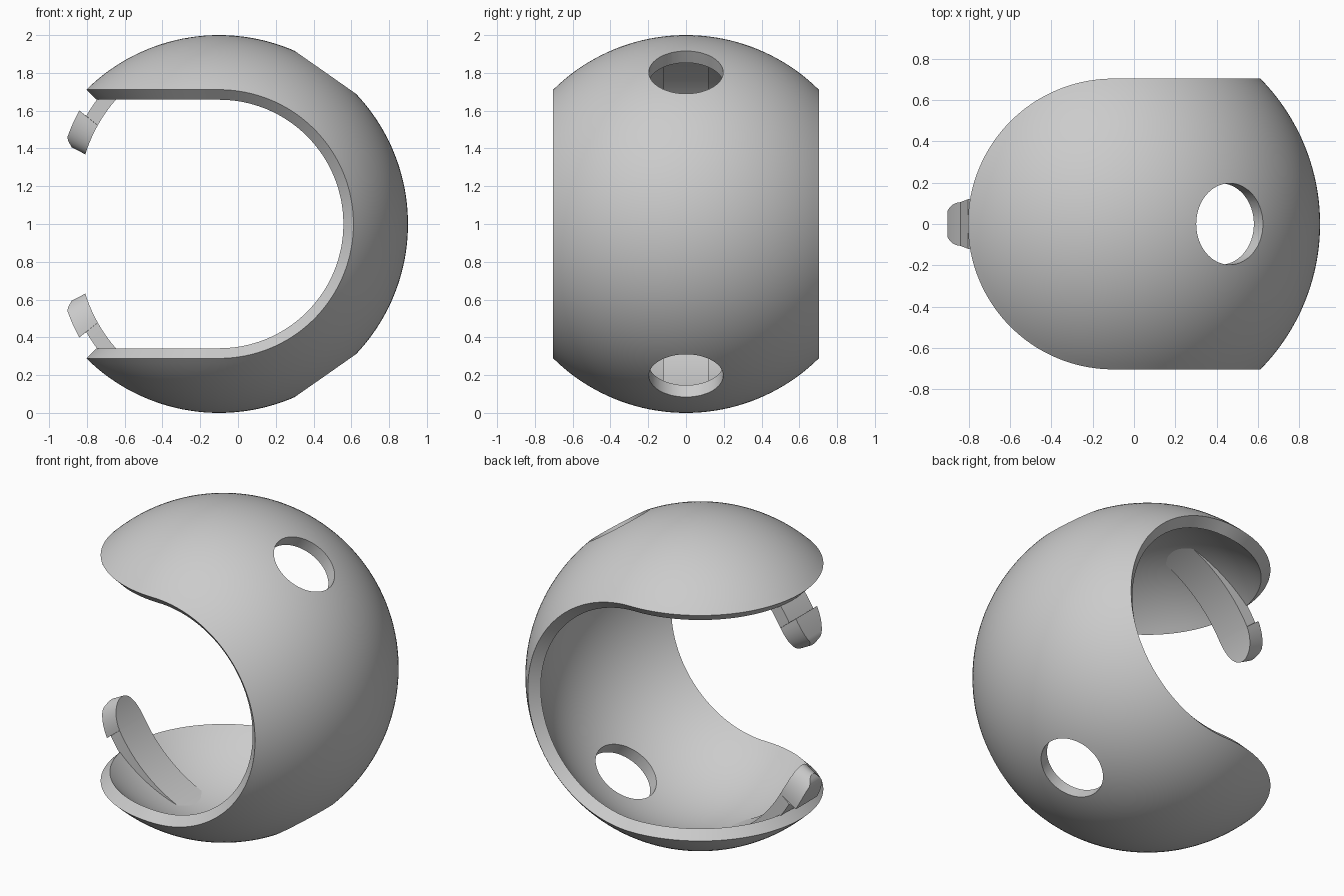
import bpy, bmesh
from math import sin, cos, radians, sqrt, asin, pi
from mathutils import Vector, Matrix

cube = bpy.data.objects.get("Cube")
if cube:
    bpy.data.objects.remove(cube, do_unlink=True)

CENTRE = Vector((-0.1, 0, 1))
INNER = 0.925            # inner radius of the shell, outer is 1
LAT = asin(0.703)        # half angle of the band
N = 20                   # steps across half the band

grey = bpy.data.materials.new("plain grey")
grey.use_nodes = True
grey.diffuse_color = (0.6, 0.6, 0.6, 1)
grey.node_tree.nodes["Principled BSDF"].inputs["Base Color"].default_value = (0.6, 0.6, 0.6, 1)


def finish(bm, name):
    bmesh.ops.recalc_face_normals(bm, faces=bm.faces)
    mesh = bpy.data.meshes.new(name)
    bm.to_mesh(mesh)
    bm.free()
    mesh.materials.append(grey)
    obj = bpy.data.objects.new(name, mesh)
    bpy.context.collection.objects.link(obj)
    return obj


def activate(obj):
    bpy.ops.object.select_all(action='DESELECT')
    obj.select_set(True)
    bpy.context.view_layer.objects.active = obj


def smooth(obj):
    activate(obj)
    bpy.ops.object.shade_smooth_by_angle(angle=radians(30))


def grid(bm, point, us, vs):
    rows = [[bm.verts.new(point(u, v)) for v in vs] for u in us]
    for a, b in zip(rows, rows[1:]):
        for i in range(len(vs) - 1):
            bm.faces.new((a[i], b[i], b[i + 1], a[i + 1]))


def band(u, v):
    return Vector((cos(v) * cos(u), sin(v), cos(v) * sin(u)))


def cap(sign):
    return lambda u, v: Vector((-sin(v) * sin(u), sin(v) * cos(u), sign * cos(v)))


# Shell: a band round the right half joined to a half cap above and below
bm = bmesh.new()
turn = [pi * i / 96 for i in range(97)]
lats = [LAT * i / N for i in range(-N, N + 1)]
grid(bm, band, [t - pi / 2 for t in turn], lats)
for sign in (1, -1):
    grid(bm, cap(sign), turn, lats[N:])
bmesh.ops.remove_doubles(bm, verts=bm.verts, dist=1e-4)
bmesh.ops.dissolve_degenerate(bm, edges=bm.edges, dist=1e-5)
# Thickness: scaled inner copy and radial rim faces
rim = [e for e in bm.edges if e.is_boundary]
copy = bmesh.ops.duplicate(bm, geom=bm.verts[:] + bm.edges[:] + bm.faces[:])
twin = copy["vert_map"]
for v in [g for g in copy["geom"] if isinstance(g, bmesh.types.BMVert)]:
    v.co *= INNER
for e in rim:
    a, b = e.verts
    bm.faces.new((a, b, twin[b], twin[a]))
bmesh.ops.translate(bm, verts=bm.verts, vec=CENTRE)
shell = finish(bm, "shell")

# Two round holes, bored towards the centre
for sign in (1, -1):
    axis = Vector((cos(radians(55)), 0, sign * sin(radians(55))))
    bm = bmesh.new()
    place = Matrix.Translation(CENTRE + axis) @ axis.to_track_quat('Z', 'Y').to_matrix().to_4x4()
    bmesh.ops.create_cone(bm, cap_ends=True, segments=64, radius1=0.197,
                          radius2=0.197, depth=0.6, matrix=place)
    cutter = finish(bm, "hole_cutter")
    cutter.hide_render = True
    cut = shell.modifiers.new("hole", 'BOOLEAN')
    cut.operation = 'DIFFERENCE'
    cut.solver = 'EXACT'
    cut.object = cutter
    activate(shell)
    bpy.ops.object.modifier_apply(modifier=cut.name)
    bpy.data.objects.remove(cutter, do_unlink=True)
smooth(shell)


# Clip arms: curved tongues leaving the inner wall, with a hooked round tip
def arm_section(t):
    inside = 0.93 - 0.0025 * (t - 100)
    outside = min(0.94, 0.923 - 0.0025 * (t - 134.4))
    width = 0.12 * sqrt(max(0.003, 1 - (max(0, t - 140) / 12.5) ** 2))
    taper = 1
    if t > 140.9:
        outside = 0.953 - 0.003 * (t - 141) - 0.02 * max(0, t - 150.6)
        taper = 0.88
    return inside, outside, width, taper


stations = [100 + 2 * i for i in range(21)] + [140.9, 140.95]
stations += [141 + 11.5 * sin(pi / 2 * i / 12) for i in range(1, 13)]
for name, sign in (("upper_clip_arm", 1), ("lower_clip_arm", -1)):
    bm = bmesh.new()
    rings = []
    for t in stations:
        inside, outside, width, taper = arm_section(t)
        ray = Vector((cos(radians(t)), 0, sign * sin(radians(t))))
        rings.append([bm.verts.new(CENTRE + ray * r + Vector((0, y, 0))) for r, y in (
            (inside, -width), (inside, width), (outside, width * taper), (outside, -width * taper))])
    for a, b in zip(rings, rings[1:]):
        for i in range(4):
            j = (i + 1) % 4
            bm.faces.new((a[i], a[j], b[j], b[i]))
    bm.faces.new(rings[0])
    bm.faces.new(rings[-1])
    smooth(finish(bm, name))
